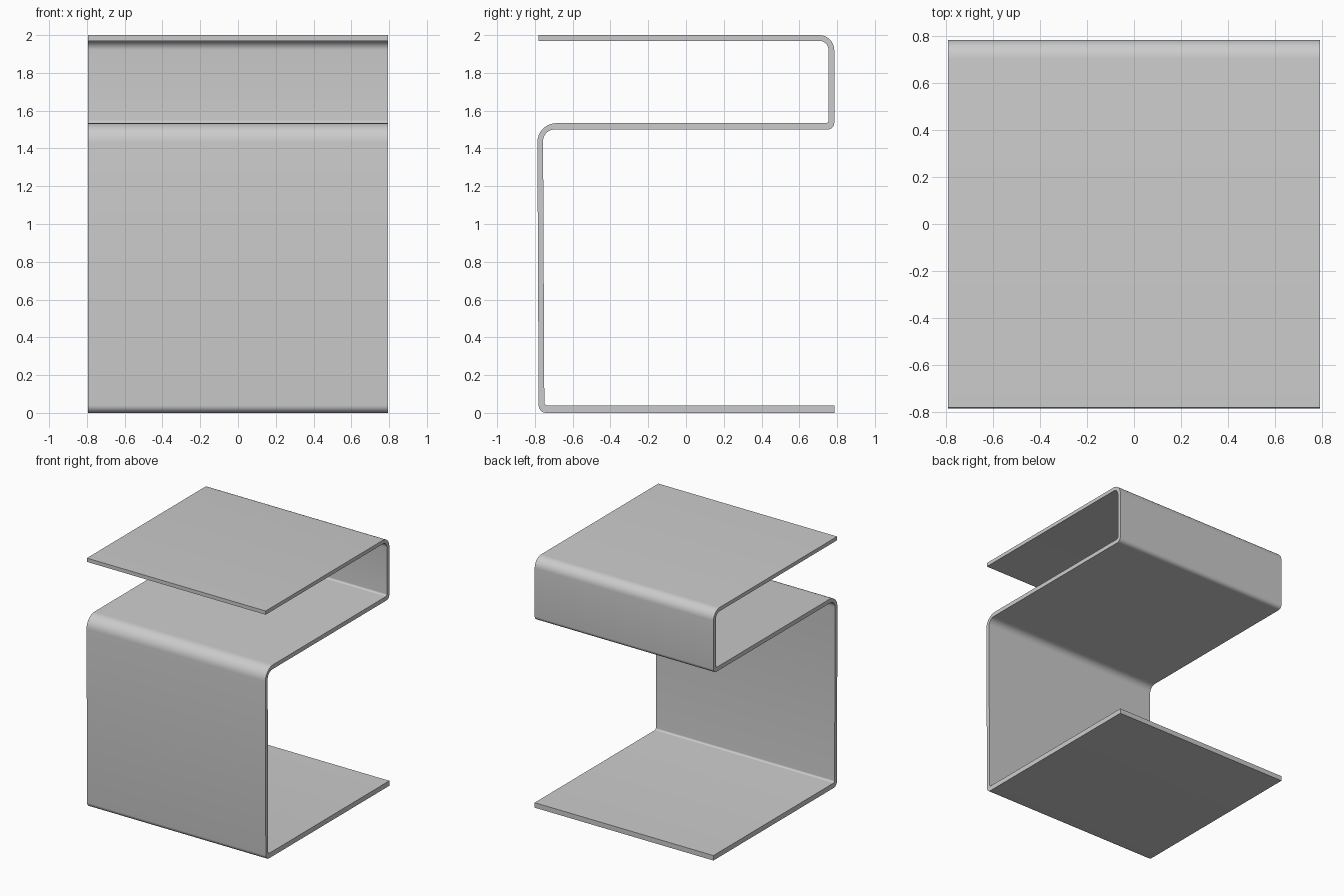
import bpy, bmesh, math
from mathutils import Vector

if "Cube" in bpy.data.objects:
    bpy.data.objects.remove(bpy.data.objects["Cube"])

HALF_WIDTH = 0.793
SEGMENTS = 8


def rounded(points):
    """Side line (y, z, radius) with each inner corner filleted."""
    out = [Vector(points[0][:2])]
    for i in range(1, len(points) - 1):
        p = Vector(points[i][:2])
        a = (Vector(points[i - 1][:2]) - p).normalized()
        b = (Vector(points[i + 1][:2]) - p).normalized()
        r, half = points[i][2], a.angle(b) / 2
        centre = p + (a + b).normalized() * (r / math.sin(half))
        start = p + a * (r / math.tan(half)) - centre
        end = p + b * (r / math.tan(half)) - centre
        sweep = start.angle(end)
        for k in range(SEGMENTS + 1):
            t = k / SEGMENTS
            out.append(centre + (start * math.sin((1 - t) * sweep)
                                 + end * math.sin(t * sweep)) / math.sin(sweep))
    out.append(Vector(points[-1][:2]))
    return out


# The two sides of the bent sheet, from the top lip down to the foot
side_a = rounded([(-0.782, 2.0, 0), (0.785, 2.0, 0.08), (0.785, 1.5, 0.035),
                  (-0.757, 1.5, 0.06), (-0.75, 0.04, 0.015), (0.785, 0.04, 0)])
side_b = rounded([(-0.782, 1.97, 0), (0.755, 1.97, 0.05), (0.755, 1.534, 0.015),
                  (-0.787, 1.534, 0.1), (-0.78, 0.0, 0.04), (0.785, 0.0, 0)])

# Sheet cross-section as a quad strip, extruded across the width
bm = bmesh.new()
rows = [[bm.verts.new((-HALF_WIDTH, p.x, p.y)) for p in side] for side in (side_a, side_b)]
for i in range(len(side_a) - 1):
    bm.faces.new((rows[0][i], rows[0][i + 1], rows[1][i + 1], rows[1][i]))
ext = bmesh.ops.extrude_face_region(bm, geom=bm.faces[:], use_keep_orig=True)
moved = [g for g in ext["geom"] if isinstance(g, bmesh.types.BMVert)]
bmesh.ops.translate(bm, verts=moved, vec=(2 * HALF_WIDTH, 0, 0))
bmesh.ops.recalc_face_normals(bm, faces=bm.faces[:])

mesh = bpy.data.meshes.new("bent_sheet_table")
bm.to_mesh(mesh)
bm.free()
table = bpy.data.objects.new("bent_sheet_table", mesh)
bpy.context.collection.objects.link(table)
bpy.context.view_layer.objects.active = table
table.select_set(True)
bpy.ops.object.shade_smooth_by_angle(angle=math.radians(35))
